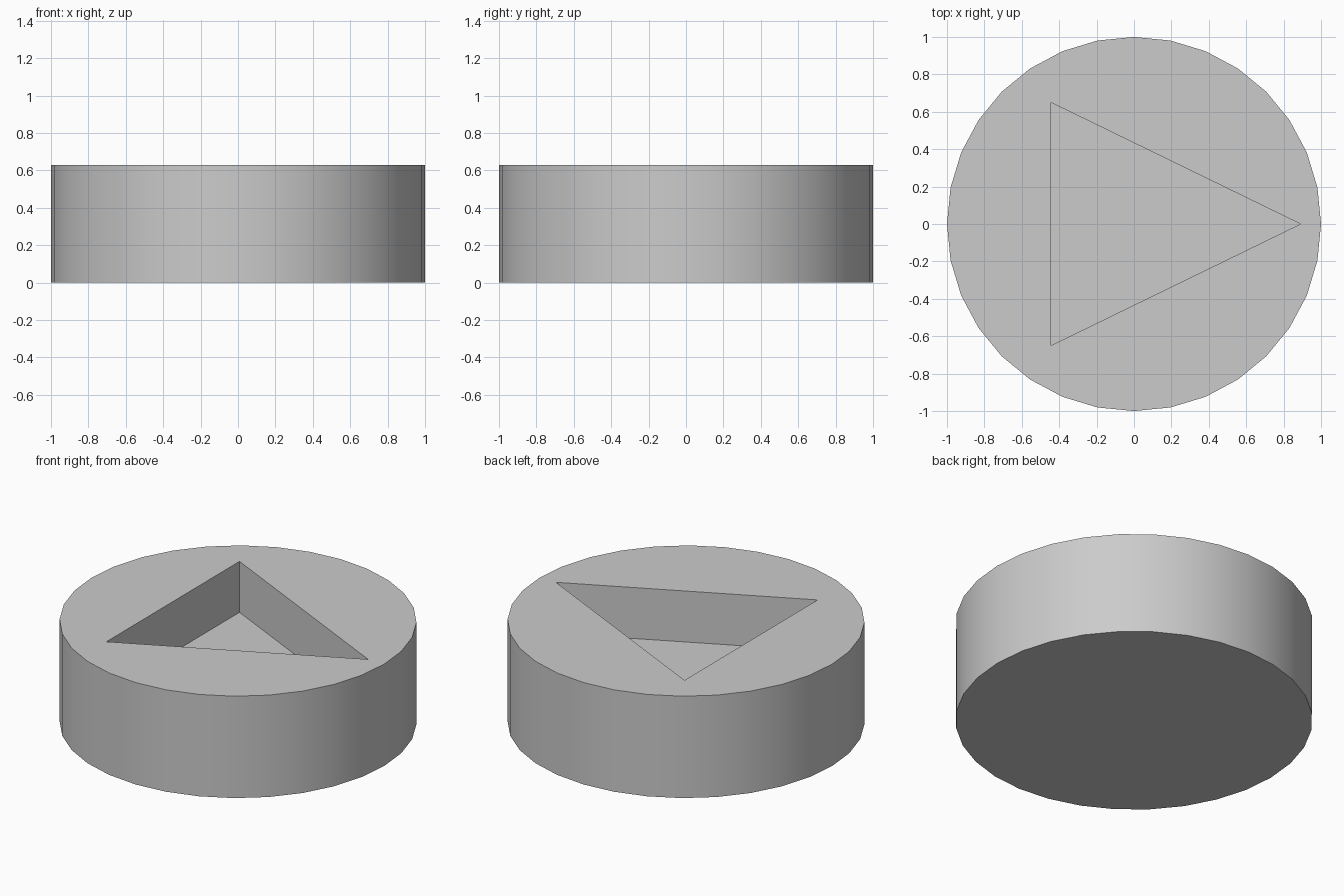
import bpy
import bmesh
import math

RADIUS, HEIGHT, FLOOR = 1.0, 0.63, 0.315

cube = bpy.data.objects.get("Cube")
if cube:
    bpy.data.objects.remove(cube, do_unlink=True)

grey = bpy.data.materials.new("plain_grey")
grey.use_nodes = True
colour = (0.6, 0.6, 0.6, 1.0)
grey.diffuse_color = colour
grey.node_tree.nodes["Principled BSDF"].inputs["Base Color"].default_value = colour


def prism(name, outline, bottom, top):
    """Extrude a flat outline straight up into a closed solid."""
    bm = bmesh.new()
    base = bm.faces.new([bm.verts.new((x, y, bottom)) for x, y in outline])
    result = bmesh.ops.extrude_face_region(bm, geom=[base], use_keep_orig=True)
    verts = [v for v in result["geom"] if isinstance(v, bmesh.types.BMVert)]
    bmesh.ops.translate(bm, verts=verts, vec=(0, 0, top - bottom))
    bmesh.ops.recalc_face_normals(bm, faces=bm.faces)
    mesh = bpy.data.meshes.new(name)
    bm.to_mesh(mesh)
    bm.free()
    mesh.materials.append(grey)
    obj = bpy.data.objects.new(name, mesh)
    bpy.context.collection.objects.link(obj)
    return obj


# Round body
sides = 32
circle = [(RADIUS * math.cos(math.tau * i / sides),
           RADIUS * math.sin(math.tau * i / sides)) for i in range(sides)]
disc = prism("round_body", circle, 0, HEIGHT)

# Triangular pocket sunk halfway into the top
triangle = [(0.89, 0), (-0.445, 0.65), (-0.445, -0.65)]
cutter = prism("pocket_cutter", triangle, FLOOR, HEIGHT + 0.2)
cutter.hide_render = True

pocket = disc.modifiers.new("pocket", "BOOLEAN")
pocket.operation = "DIFFERENCE"
pocket.solver = "EXACT"
pocket.object = cutter

bpy.ops.object.select_all(action="DESELECT")
disc.select_set(True)
bpy.context.view_layer.objects.active = disc
bpy.ops.object.modifier_apply(modifier=pocket.name)
bpy.data.objects.remove(cutter, do_unlink=True)

# Smooth round wall, crisp rims and pocket
bpy.ops.object.shade_smooth_by_angle(angle=math.radians(30))
